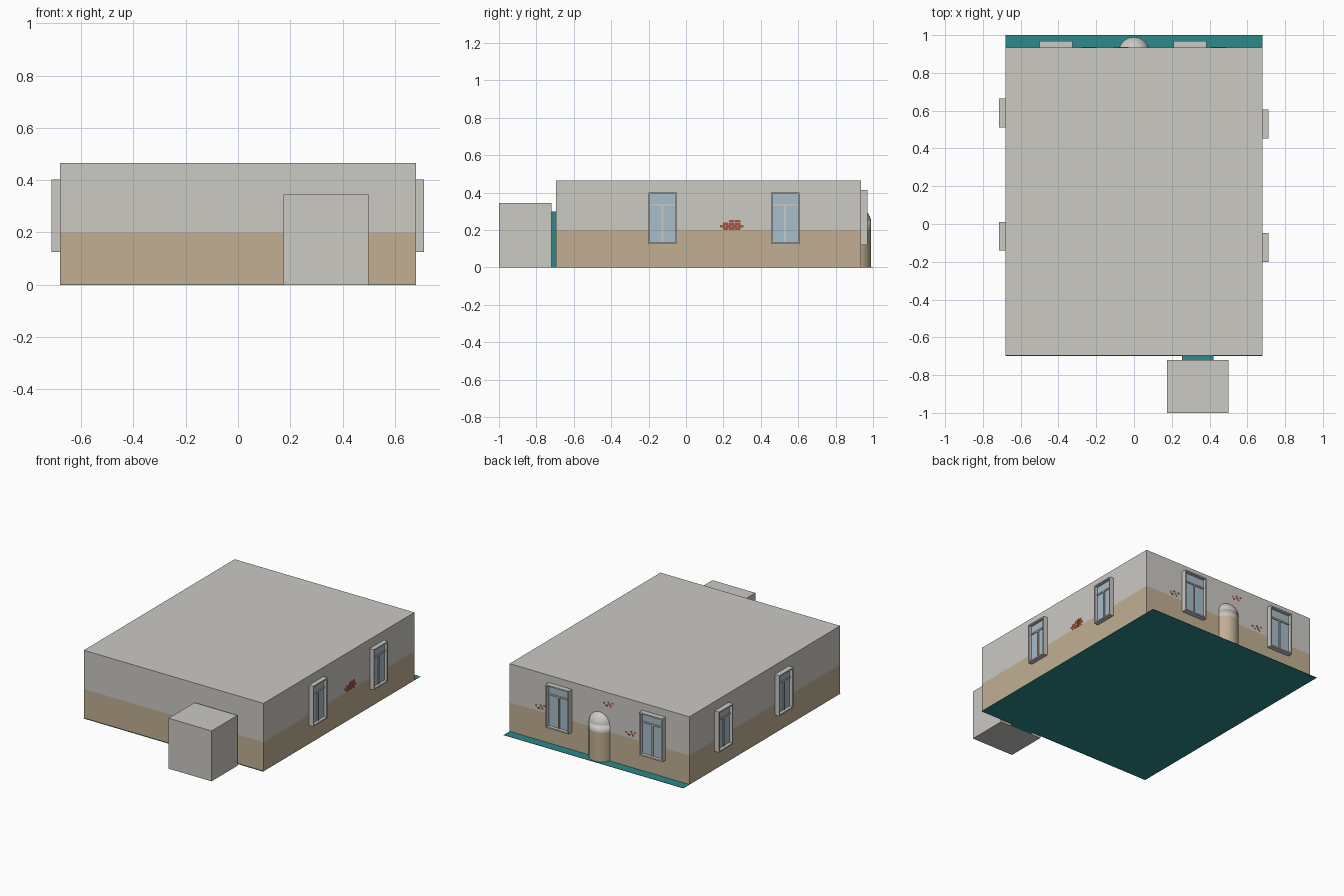
import bpy
import bmesh
from math import radians
from mathutils import Matrix, Vector

if "Cube" in bpy.data.objects:
    bpy.data.objects.remove(bpy.data.objects["Cube"])


def material(name, rgb):
    mat = bpy.data.materials.new(name)
    mat.use_nodes = True
    mat.diffuse_color = (*rgb, 1)
    mat.node_tree.nodes["Principled BSDF"].inputs["Base Color"].default_value = (*rgb, 1)
    return mat


GREY = material("pale grey plaster", (0.60, 0.585, 0.55))
TAN = material("tan wall base", (0.54, 0.43, 0.29))
TEAL = material("teal floor", (0.025, 0.25, 0.25))
GLASS = material("pale blue glass", (0.39, 0.51, 0.59))
BRICK = material("red brick", (0.38, 0.09, 0.05))

BASE_HEIGHT = 0.2
FLOOR = 0.002
WALL_X, BACK_Y, FRONT_Y = 0.68, 0.935, -0.695


def finish(bm, name, mats, location=(0, 0, 0), turn=0):
    bmesh.ops.recalc_face_normals(bm, faces=bm.faces)
    mesh = bpy.data.meshes.new(name)
    bm.to_mesh(mesh)
    bm.free()
    for mat in mats:
        mesh.materials.append(mat)
    obj = bpy.data.objects.new(name, mesh)
    obj.location = location
    obj.rotation_euler.z = radians(turn)
    bpy.context.collection.objects.link(obj)
    return obj


def add_box(bm, lo, hi, slot=0):
    lo, hi = Vector(lo), Vector(hi)
    place = Matrix.Translation((lo + hi) / 2) @ Matrix.Diagonal((*(hi - lo), 1))
    verts = bmesh.ops.create_cube(bm, size=1, matrix=place)["verts"]
    for face in {f for v in verts for f in v.link_faces}:
        face.material_index = slot


def box(name, lo, hi, mat):
    bm = bmesh.new()
    add_box(bm, lo, hi)
    return finish(bm, name, [mat])


def cut(bm, point, normal, **clear):
    bmesh.ops.bisect_plane(bm, geom=bm.verts[:] + bm.edges[:] + bm.faces[:],
                           plane_co=point, plane_no=normal, **clear)


def paint_base(bm):
    """Split at the base height and paint everything below it tan."""
    cut(bm, (0, 0, BASE_HEIGHT), (0, 0, 1))
    for face in bm.faces:
        face.material_index = int(face.calc_center_median().z < BASE_HEIGHT)


# Floor and main block
box("floor", (-WALL_X, -0.7, 0), (WALL_X, 1, FLOOR), TEAL)
bm = bmesh.new()
add_box(bm, (-WALL_X, FRONT_Y, FLOOR), (WALL_X, BACK_Y, 0.465))
paint_base(bm)
finish(bm, "house_walls", [GREY, TAN])

# Front annex and its short passage
box("front_annex", (0.175, -1, 0), (0.5, -0.72, 0.345), GREY)
box("annex_passage", (0.255, -0.725, 0), (0.42, -0.69, 0.3), TEAL)

# Domed half column on the back wall
RADIUS, DOME_Z = 0.083, 0.24
bm = bmesh.new()
bmesh.ops.create_uvsphere(bm, u_segments=32, v_segments=16, radius=RADIUS,
                          matrix=Matrix.Translation((0, 0.907, DOME_Z)))
cut(bm, (0, 0, DOME_Z), (0, 0, 1), clear_inner=True)
rim = [e for e in bm.edges if e.is_boundary]
wall = bmesh.ops.extrude_edge_only(bm, edges=rim)["geom"]
for v in wall:
    if isinstance(v, bmesh.types.BMVert):
        v.co.z = FLOOR
cut(bm, (0, BACK_Y - 0.01, 0), (0, 1, 0), clear_inner=True)
paint_base(bm)
for face in bm.faces:
    face.smooth = True
finish(bm, "domed_column", [GREY, TAN])


# Windows: deep surround, recessed glass, transom and lower mullion
def window(name, location, turn, width, height, depth):
    bm = bmesh.new()
    w, t, bar = width / 2, 0.009, 0.005
    pane, rail = -depth * 0.35, -depth * 0.55
    transom = height * 0.76
    for side in (-1, 1):
        xs = sorted((side * w, side * (w - t)))
        add_box(bm, (xs[0], -depth, 0), (xs[1], 0, height))
    for z in (0, height - t):
        add_box(bm, (t - w, -depth, z), (w - t, 0, z + t))
    add_box(bm, (t - w, rail, transom - bar), (w - t, 0, transom + bar))
    add_box(bm, (-bar, rail, t), (bar, 0, transom - bar))
    add_box(bm, (t - w, pane, t), (w - t, pane + 0.004, height - t), 1)
    finish(bm, name, [GREY, GLASS], location, turn)


for label, y in (("front", -0.125), ("rear", 0.53)):
    window(f"left_{label}_window", (WALL_X, y, 0.125), 90, 0.153, 0.277, 0.031)
for label, y in (("front", -0.065), ("rear", 0.587)):
    window(f"right_{label}_window", (-WALL_X, y, 0.125), -90, 0.153, 0.277, 0.034)
for label, x in (("left", 0.297), ("right", -0.412)):
    window(f"back_{label}_window", (x, BACK_Y, 0.12), 180, 0.175, 0.295, 0.035)


# Patches of exposed brick, laid in staggered courses
def brick_patch(name, location, turn, courses, length, height):
    bm = bmesh.new()
    for row, starts in enumerate(courses):
        for start in starts:
            x, z = start * length, row * height
            add_box(bm, (x, -0.001, z), (x + length * 0.94, 0.001, z + height * 0.9))
    finish(bm, name, [BRICK], location, turn)


brick_patch("side_brick_patch", (WALL_X, 0.245, 0.2), 90,
            [(-1.5, -0.5, 0.5), (-2, -1, 0, 1), (-1.5, -0.5, 0.5), (-0.5, 0.5)], 0.032, 0.014)
SPARSE = [(-1, 1), (-2, 0.5), (0, 2)]
for label, x, z in (("left", 0.455, 0.215), ("middle", -0.06, 0.37), ("right", -0.23, 0.215)):
    brick_patch(f"back_{label}_brick_patch", (x, BACK_Y, z), 180, SPARSE, 0.016, 0.012)
